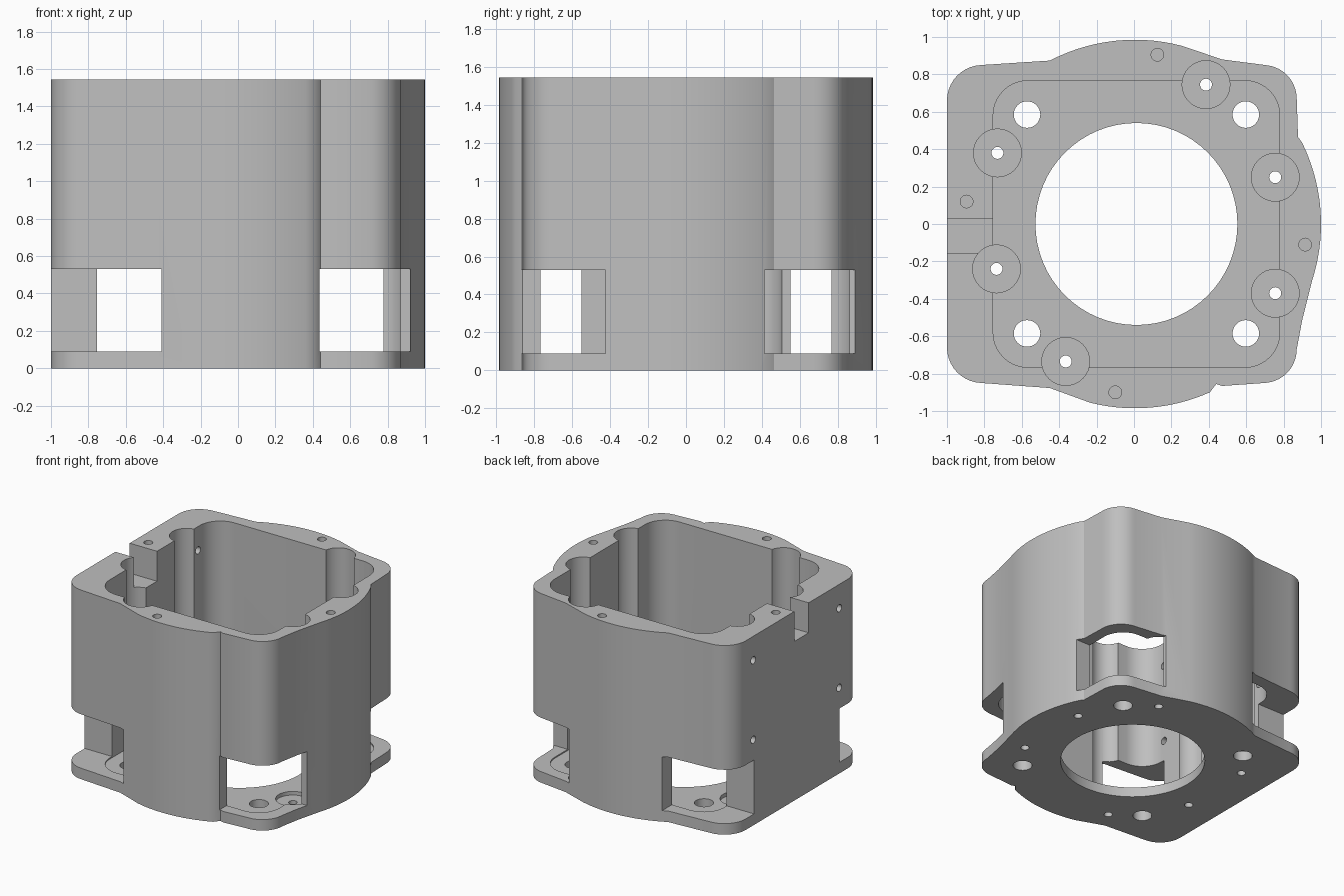
import bpy
import bmesh
from math import cos, sin, radians

if "Cube" in bpy.data.objects:
    bpy.data.objects.remove(bpy.data.objects["Cube"], do_unlink=True)

HEIGHT = 1.545
FLOOR = 0.08
MID = 0.013          # x of the bore axis
ABOVE = 2.0          # cutters end here, clear of the rim

grey = bpy.data.materials.new("plain grey")
grey.use_nodes = True
colour = (0.52, 0.52, 0.52, 1)
grey.diffuse_color = colour
grey.node_tree.nodes["Principled BSDF"].inputs["Base Color"].default_value = colour


def arc(cx, cy, r, start, end, steps):
    """Points along an arc, angles in degrees."""
    angles = [radians(start + (end - start) * i / steps) for i in range(steps + 1)]
    return [(cx + r * cos(a), cy + r * sin(a)) for a in angles]


def circle(cx, cy, r, steps=32):
    return arc(cx, cy, r, 0, 360, steps)[:-1]


def box(x0, x1, y0, y1):
    return [(x0, y0), (x1, y0), (x1, y1), (x0, y1)]


def prisms(name, outlines, low, high, axis="z"):
    """One object made of separate outlines extruded along an axis."""
    bm = bmesh.new()
    for outline in outlines:
        def place(p, d):
            return (p[0], p[1], d) if axis == "z" else (d, p[0], p[1])
        bottom = [bm.verts.new(place(p, low)) for p in outline]
        top = [bm.verts.new(place(p, high)) for p in outline]
        bm.faces.new(bottom[::-1])
        bm.faces.new(top)
        for i in range(len(outline)):
            j = (i + 1) % len(outline)
            bm.faces.new((bottom[i], bottom[j], top[j], top[i]))
    bmesh.ops.recalc_face_normals(bm, faces=bm.faces)
    mesh = bpy.data.meshes.new(name)
    bm.to_mesh(mesh)
    bm.free()
    mesh.materials.append(grey)
    obj = bpy.data.objects.new(name, mesh)
    bpy.context.collection.objects.link(obj)
    return obj


def cut(body, cutter):
    """Subtract the cutter, then discard it."""
    cutter.hide_render = True
    mod = body.modifiers.new(cutter.name, "BOOLEAN")
    mod.operation = "DIFFERENCE"
    mod.solver = "EXACT"
    mod.object = cutter
    bpy.context.view_layer.objects.active = body
    bpy.ops.object.modifier_apply(modifier=mod.name)
    bpy.data.objects.remove(cutter, do_unlink=True)


# Outer wall: a rounded block merged with a round bulge
BULGE = 0.985
outline = (
    arc(0.015, 0, BULGE, -17.8, 26.2, 14)
    + [(0.877, 0.465)]
    + arc(0.69, 0.67, 0.18, 0, 85, 10)
    + [(0.47, 0.88)]
    + arc(0.005, 0, BULGE, 75, 117.5, 14)
    + arc(-0.81, 0.66, 0.19, 92, 180, 10)
    + arc(-0.81, -0.66, 0.19, 180, 268, 10)
    + [(-0.45, -0.877)]
    + arc(0.005, 0, BULGE, 256, 294, 14)
    + [(0.44, -0.855), (0.47, -0.866)]
    + arc(0.69, -0.67, 0.18, 275, 360, 10)
    + [(0.9, -0.51)]
)
housing = prisms("housing", [outline], 0, HEIGHT)

# Rounded square cavity, open at the top
reach, corner = 0.766, 0.185
inset = reach - corner
cavity = []
for start, sx, sy in ((0, 1, 1), (90, -1, 1), (180, -1, -1), (270, 1, -1)):
    cavity += arc(MID + sx * inset, sy * inset, corner, start, start + 90, 10)
cut(housing, prisms("cavity", [cavity], FLOOR, ABOVE))

# Screw wells that scallop the wall and sink into the floor
screws = [(0.385, 0.745), (0.755, 0.25), (0.755, -0.37),
          (-0.365, -0.735), (-0.735, -0.24), (-0.73, 0.38)]
cut(housing, prisms("screw_wells", [circle(x, y, 0.128) for x, y in screws], 0.05, ABOVE))

# Holes through the floor: main bore, four corner holes, screw holes
holes = [circle(MID, 0, 0.54, 64)]
holes += [circle(MID + sx * 0.585, sy * 0.585, 0.071) for sx in (-1, 1) for sy in (-1, 1)]
holes += [circle(x, y, 0.032, 20) for x, y in screws]
cut(housing, prisms("floor_holes", holes, -0.5, 0.3))

# Blind pin holes in the rim
pins = [(0.125, 0.905), (0.915, -0.11), (-0.1, -0.9), (-0.895, 0.12)]
cut(housing, prisms("pin_holes", [circle(x, y, 0.034, 20) for x, y in pins], 1.25, ABOVE))

# Corner windows just above the base flange
windows = [box(-ABOVE, -0.41, -ABOVE, -0.55), box(-ABOVE, -0.41, 0.55, ABOVE),
           box(0.435, ABOVE, -ABOVE, -0.425), box(0.435, ABOVE, 0.415, ABOVE)]
cut(housing, prisms("corner_windows", windows, 0.09, 0.53))

# Cable notch in the flat side, with four cross holes around it
cut(housing, prisms("cable_notch", [box(-ABOVE, -0.7, -0.155, 0.03)], 1.3, ABOVE))
cross = [circle(y, z, 0.03, 20) for y in (-0.55, 0.56) for z in (0.7, 1.35)]
cut(housing, prisms("cross_holes", cross, -1.5, -0.5, axis="x"))

bpy.ops.object.select_all(action="DESELECT")
housing.select_set(True)
bpy.context.view_layer.objects.active = housing
bpy.ops.object.shade_smooth_by_angle(angle=radians(30))
